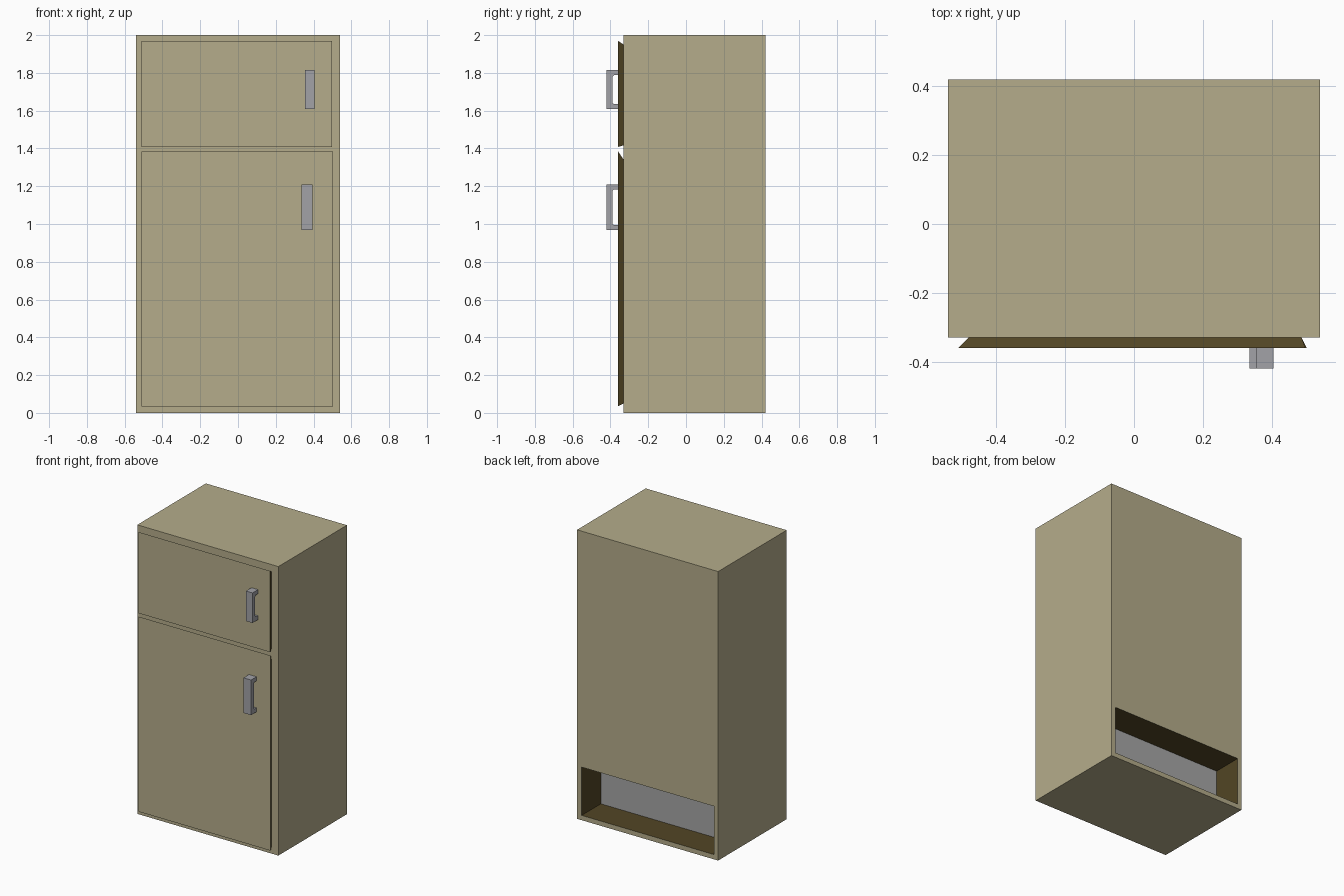
import bpy, bmesh

if "Cube" in bpy.data.objects:
    bpy.data.objects.remove(bpy.data.objects["Cube"])


def material(name, rgb):
    m = bpy.data.materials.new(name)
    m.diffuse_color = (*rgb, 1)
    m.use_nodes = True
    m.node_tree.nodes["Principled BSDF"].inputs["Base Color"].default_value = m.diffuse_color
    return m


CREAM = material("olive_cream", (0.46, 0.415, 0.257))
BROWN = material("dark_brown", (0.085, 0.06, 0.018))
STEEL = material("handle_grey", (0.36, 0.36, 0.39))
PANEL = material("panel_grey", (0.38, 0.38, 0.38))


def make_object(name, bm, mats):
    me = bpy.data.meshes.new(name)
    bm.to_mesh(me)
    bm.free()
    for m in mats:
        me.materials.append(m)
    ob = bpy.data.objects.new(name, me)
    bpy.context.collection.objects.link(ob)
    return ob


def ring(bm, x0, x1, z0, z1, y):
    """Rectangle of verts, anticlockwise seen from the front (-y)."""
    return [bm.verts.new((x, y, z)) for x, z in ((x0, z0), (x1, z0), (x1, z1), (x0, z1))]


def bridge(bm, front, back, index=0):
    """Outward walls from a front rectangle to a back rectangle."""
    for i in range(4):
        j = (i + 1) % 4
        bm.faces.new((front[j], front[i], back[i], back[j])).material_index = index


# Cabinet: box with a recess low in the back, dark inside with a grey panel
bm = bmesh.new()
front = ring(bm, -0.54, 0.54, 0, 2, -0.33)
back = ring(bm, -0.54, 0.54, 0, 2, 0.42)
mouth = ring(bm, -0.51, 0.505, 0.033, 0.367, 0.42)
inner = ring(bm, -0.51, 0.505, 0.033, 0.367, 0.21)
bm.faces.new(front)
bridge(bm, front, back)
bridge(bm, back, mouth)
bridge(bm, mouth, inner, 1)
bm.faces.new(inner[::-1]).material_index = 2
make_object("cabinet", bm, [CREAM, BROWN, PANEL])


# Doors: plates whose dark edges taper in towards the cabinet
def door(name, outer, rear):
    bm = bmesh.new()
    f = ring(bm, *outer, -0.36)
    b = ring(bm, *rear, -0.33)
    bm.faces.new(f)
    bridge(bm, f, b, 1)
    make_object(name, bm, [CREAM, BROWN])


door("freezer_door", (-0.51, 0.498, 1.408, 1.97), (-0.48, 0.487, 1.417, 1.95))
door("fridge_door", (-0.51, 0.502, 0.035, 1.385), (-0.48, 0.487, 0.05, 1.34))


# Handles: C-shaped side profile extruded sideways
def handle(name, x0, x1, z0, z1):
    t, c = 0.028, 0.008
    profile = [(-0.36, z0), (-0.42, z0), (-0.42, z1), (-0.36, z1),
               (-0.36, z1 - t), (-0.39 + c, z1 - t), (-0.39, z1 - t - c),
               (-0.39, z0 + t + c), (-0.39 + c, z0 + t), (-0.36, z0 + t)]
    bm = bmesh.new()
    face = bm.faces.new([bm.verts.new((x0, y, z)) for y, z in profile])
    ext = bmesh.ops.extrude_face_region(bm, geom=[face])
    verts = [g for g in ext["geom"] if isinstance(g, bmesh.types.BMVert)]
    bmesh.ops.translate(bm, vec=(x1 - x0, 0, 0), verts=verts)
    bmesh.ops.recalc_face_normals(bm, faces=bm.faces)
    make_object(name, bm, [STEEL])


handle("freezer_handle", 0.355, 0.405, 1.608, 1.816)
handle("fridge_handle", 0.336, 0.394, 0.967, 1.21)
